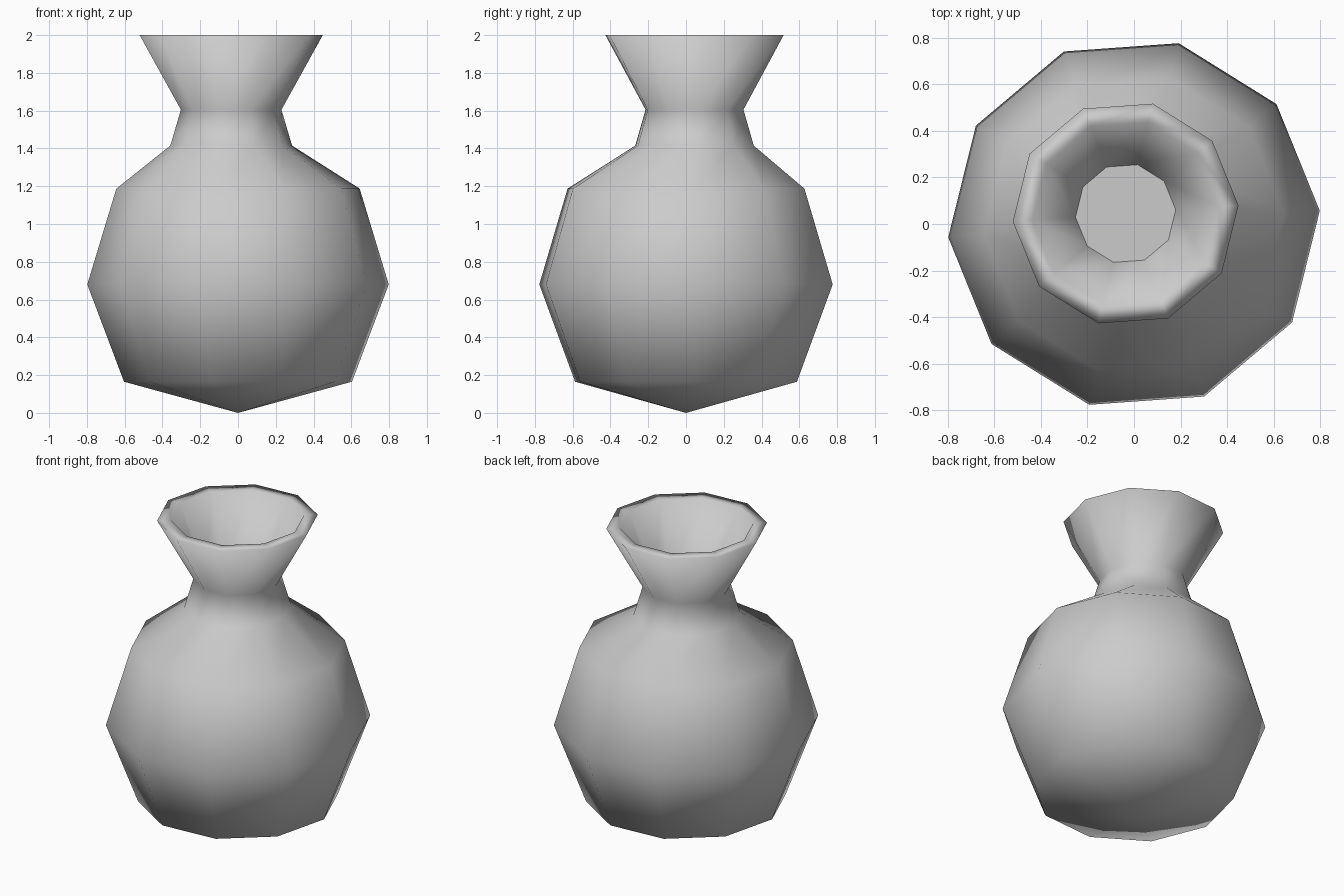
import bpy, bmesh, math

if "Cube" in bpy.data.objects:
    bpy.data.objects.remove(bpy.data.objects["Cube"])

SIDES = 10
PHASE = math.radians(4.1)
NECK = (-0.036, 0.045)   # the neck sits slightly off the body axis


def ring(bm, radius, z, centre=(0.0, 0.0)):
    verts = []
    for i in range(SIDES):
        a = PHASE + math.tau * i / SIDES
        verts.append(bm.verts.new((centre[0] + radius * math.cos(a),
                                   centre[1] + radius * math.sin(a), z)))
    return verts


def finish(bm, name, smooth):
    mesh = bpy.data.meshes.new(name)
    for f in bm.faces:
        f.smooth = smooth
    bm.to_mesh(mesh)
    bm.free()
    obj = bpy.data.objects.new(name, mesh)
    bpy.context.collection.objects.link(obj)
    return obj


# Vase wall: pointed base, round belly, pinched neck, flared rim, inner funnel
profile = [
    (0.605, 0.165, (0, 0)),
    (0.80, 0.68, (0, 0)),
    (0.646, 1.187, (0, 0)),
    (0.323, 1.415, NECK),
    (0.267, 1.605, NECK),
    (0.486, 2.0, NECK),
    (0.403, 2.0, NECK),
    (0.216, 1.605, NECK),
]
bm = bmesh.new()
rings = [ring(bm, *p) for p in profile]
tip = bm.verts.new((0, 0, 0))
for i in range(SIDES):
    j = (i + 1) % SIDES
    bm.faces.new((tip, rings[0][j], rings[0][i]))
    for low, high in zip(rings, rings[1:]):
        bm.faces.new((low[i], low[j], high[j], high[i]))
finish(bm, "vase_wall", True)

# Flat floor at the bottom of the funnel
bm = bmesh.new()
bm.faces.new(ring(bm, 0.216, 1.605, NECK))
finish(bm, "neck_floor", False)
